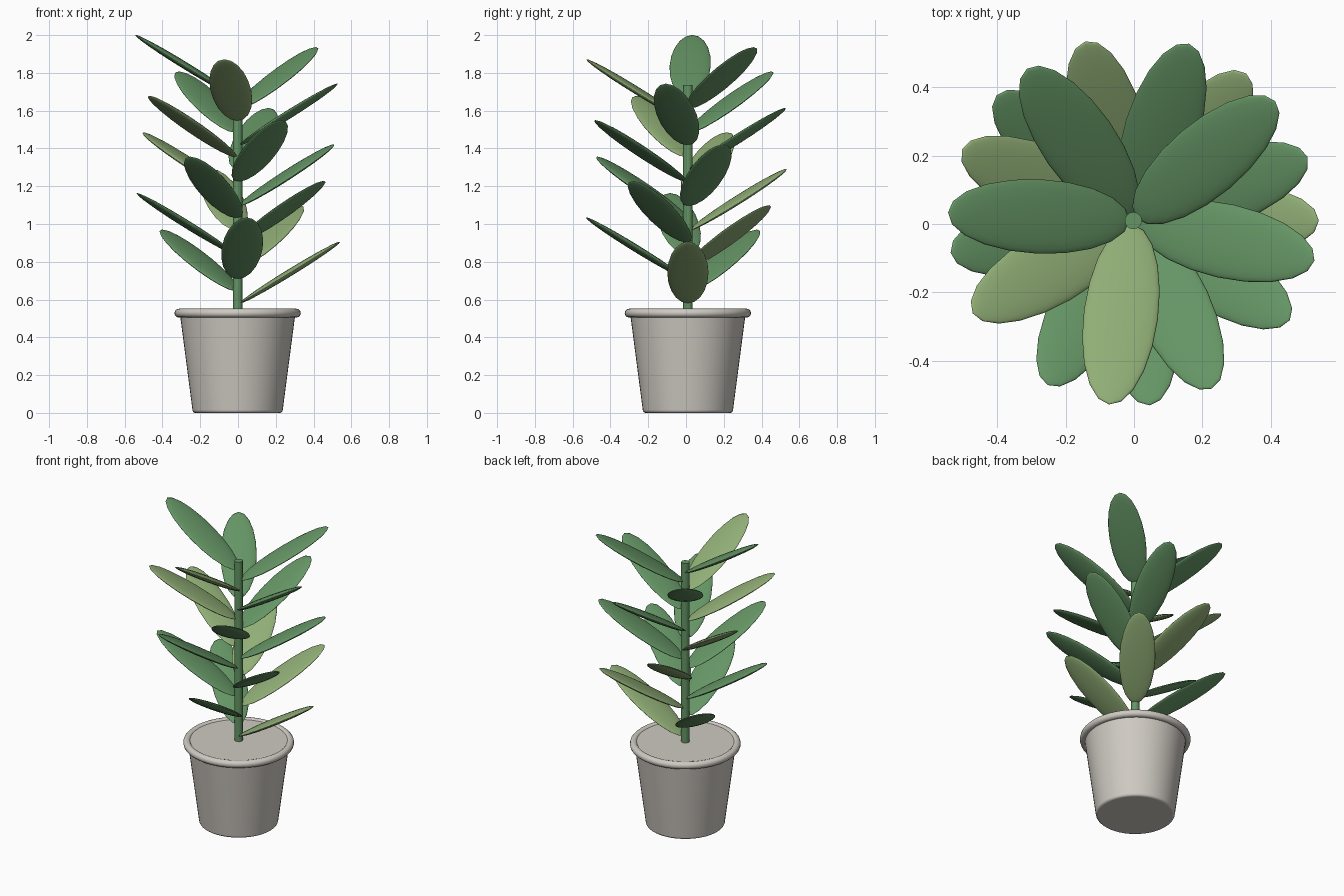
import bpy
from math import radians, cos, sin
from mathutils import Matrix, Vector

if "Cube" in bpy.data.objects:
    bpy.data.objects.remove(bpy.data.objects["Cube"])


def material(name, rgb):
    mat = bpy.data.materials.new(name)
    mat.use_nodes = True
    mat.diffuse_color = (*rgb, 1)
    mat.node_tree.nodes["Principled BSDF"].inputs["Base Color"].default_value = (*rgb, 1)
    return mat


GREEN = material("leaf green", (0.13, 0.30, 0.13))
PALE = material("pale leaf green", (0.28, 0.42, 0.18))
CERAMIC = material("warm grey ceramic", (0.62, 0.59, 0.54))
CENTRE = Vector((-0.002, 0.01, 0))


def finish(name, mat, angle=40):
    obj = bpy.context.object
    obj.name = name
    obj.data.materials.append(mat)
    bpy.ops.object.shade_smooth_by_angle(angle=radians(angle))
    return obj


# Tapered pot with softened edges, closed just below the rim
bpy.ops.mesh.primitive_cone_add(vertices=48, radius1=0.237, radius2=0.308, depth=0.543,
                                location=CENTRE + Vector((0, 0, 0.2715)))
pot = bpy.context.object
bevel = pot.modifiers.new("soft edges", "BEVEL")
bevel.width = 0.012
bevel.segments = 3
finish("pot", CERAMIC, 50)

# Rounded rim
bpy.ops.mesh.primitive_torus_add(major_segments=48, minor_segments=12, major_radius=0.311,
                                 minor_radius=0.0235, location=CENTRE + Vector((0, 0, 0.528)))
finish("pot_rim", CERAMIC, 60)

# Stem
bpy.ops.mesh.primitive_cylinder_add(vertices=16, radius=0.025, depth=1.2,
                                    location=CENTRE + Vector((0, 0, 1.137)))
finish("stem", GREEN)

# Leaves spiral up the stem by the golden angle; every third one is pale
PITCH = 0.55
for i in range(18):
    turn = Matrix.Rotation(radians(137.5 * i), 4, "Z")
    bpy.ops.mesh.primitive_uv_sphere_add(segments=20, ring_count=12, radius=1)
    leaf = finish(f"leaf_{i + 1}", GREEN if i % 3 else PALE, 80)
    spot = CENTRE + turn @ Vector((0.277, 0, 0.743 + 0.0644 * i))
    leaf.matrix_world = (Matrix.Translation(spot) @ turn @ Matrix.Rotation(-PITCH, 4, "Y")
                         @ Matrix.Diagonal((0.312, 0.109, 0.019, 1)))
